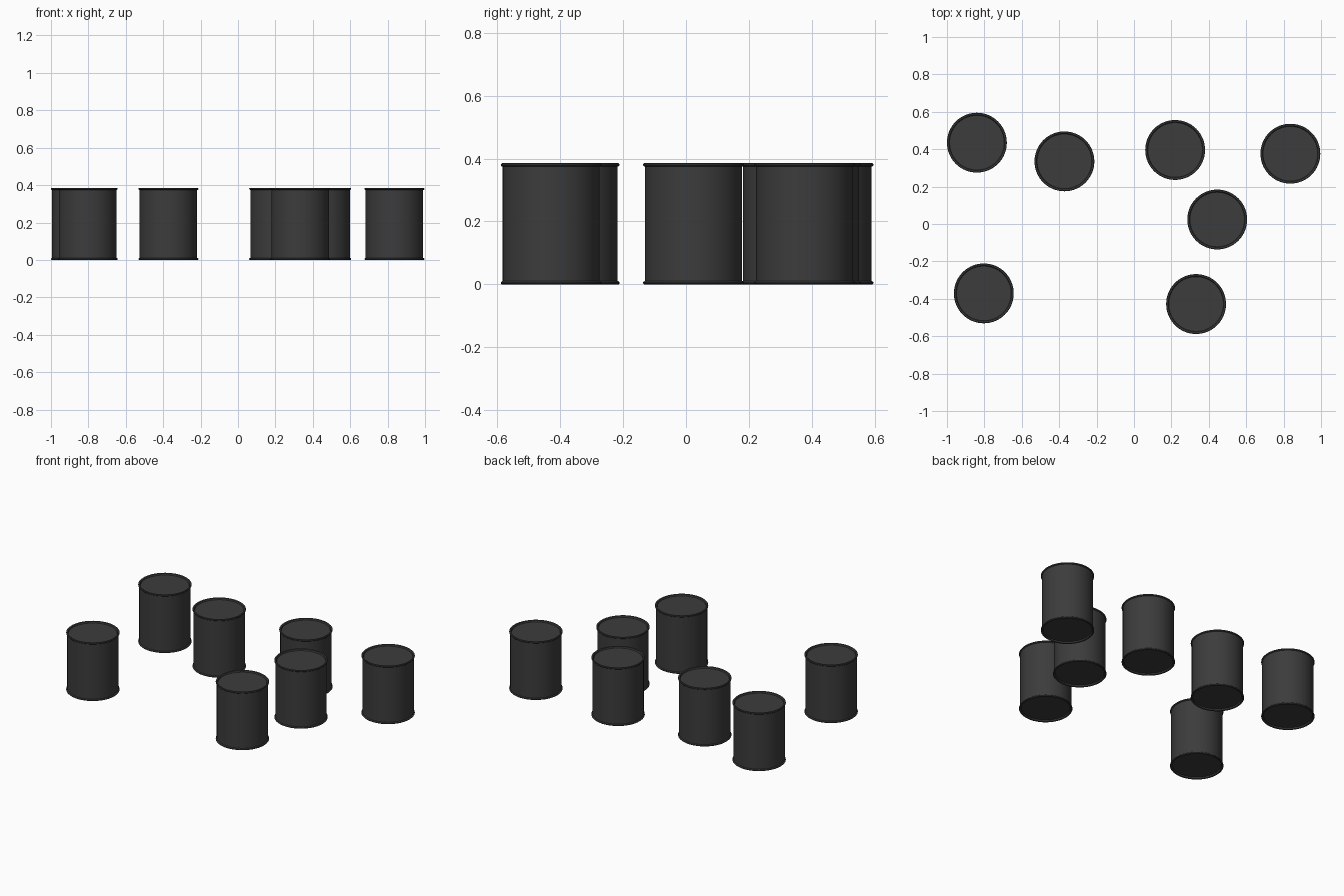
import bpy, bmesh, math

if "Cube" in bpy.data.objects:
    bpy.data.objects.remove(bpy.data.objects["Cube"])

SEGMENTS = 64
HEIGHT = 0.385
CENTRES = [(-0.84, 0.435), (-0.372, 0.335), (0.22, 0.396), (0.836, 0.376),
           (0.445, 0.024), (-0.803, -0.371), (0.332, -0.428)]

# Lathe profile (radius, z): recessed base, rolled rims, straight wall, recessed lid
lower = [(0.146, 0.01), (0.149, 0.002), (0.153, 0.0), (0.157, 0.0),
         (0.16, 0.003), (0.16, 0.007), (0.157, 0.010), (0.154, 0.011)]
PROFILE = lower + [(r, HEIGHT - z) for r, z in reversed(lower)]

dark = bpy.data.materials.new("dark_metal")
dark.diffuse_color = (0.045, 0.045, 0.045, 1)
dark.use_nodes = True
dark.node_tree.nodes["Principled BSDF"].inputs["Base Color"].default_value = dark.diffuse_color


def can_mesh():
    bm = bmesh.new()
    rings = []
    for r, z in PROFILE:
        rings.append([bm.verts.new((r * math.cos(2 * math.pi * i / SEGMENTS),
                                    r * math.sin(2 * math.pi * i / SEGMENTS), z))
                      for i in range(SEGMENTS)])
    for a, b in zip(rings, rings[1:]):
        for i in range(SEGMENTS):
            j = (i + 1) % SEGMENTS
            bm.faces.new((a[i], a[j], b[j], b[i]))
    # Base and lid discs
    bm.faces.new(list(reversed(rings[0])))
    bm.faces.new(rings[-1])
    bmesh.ops.recalc_face_normals(bm, faces=bm.faces)
    mesh = bpy.data.meshes.new("can")
    bm.to_mesh(mesh)
    bm.free()
    mesh.materials.append(dark)
    return mesh


# Seven identical cans scattered on the floor
mesh = can_mesh()
for n, (x, y) in enumerate(CENTRES, 1):
    can = bpy.data.objects.new(f"can_{n}", mesh)
    can.location = (x, y, 0)
    bpy.context.collection.objects.link(can)
    if n == 1:
        bpy.context.view_layer.objects.active = can
        can.select_set(True)
        mesh_single = mesh
for poly in mesh.polygons:
    poly.use_smooth = len(poly.vertices) == 4
mesh.set_sharp_from_angle(angle=math.radians(35))
